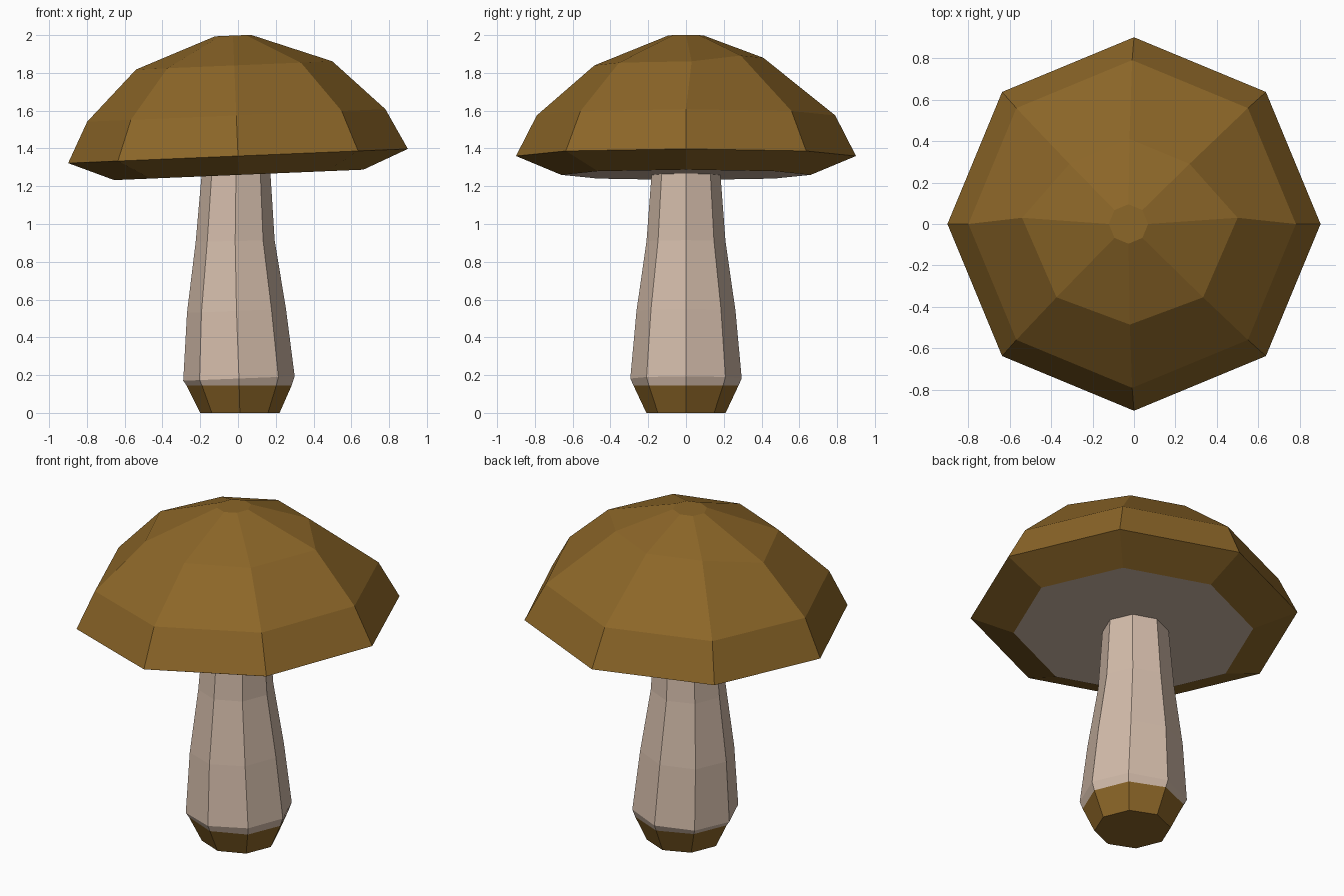
import bpy, math
from mathutils import Matrix, Vector

if "Cube" in bpy.data.objects:
    bpy.data.objects.remove(bpy.data.objects["Cube"])

SIDES = 8


def material(name, color):
    m = bpy.data.materials.new(name)
    m.diffuse_color = (*color, 1)
    m.use_nodes = True
    m.node_tree.nodes["Principled BSDF"].inputs["Base Color"].default_value = m.diffuse_color
    return m


brown = material("cap brown", (0.262, 0.133, 0.021))
cream = material("stem cream", (0.65, 0.50, 0.40))


def ring(z, r, cx=0.0, tilt=0.0):
    """Octagon with corners on the axes; r is one radius or eight."""
    radii = r if isinstance(r, (list, tuple)) else [r] * SIDES
    pts = []
    for i, rad in enumerate(radii):
        a = 2 * math.pi * i / SIDES
        x, y = rad * math.cos(a), rad * math.sin(a)
        pts.append(Vector((x + cx, y, z + tilt * x)))
    return pts


def loft(name, rings, mats, rule):
    """Skin stacked rings, cap both ends, colour faces by band index."""
    verts = [p for r in rings for p in r]
    faces, bands = [tuple(reversed(range(SIDES)))], [-1]
    for k in range(len(rings) - 1):
        for i in range(SIDES):
            j = (i + 1) % SIDES
            a, b = k * SIDES, (k + 1) * SIDES
            faces.append((a + i, a + j, b + j, b + i))
            bands.append(k)
    faces.append(tuple(range(len(verts) - SIDES, len(verts))))
    bands.append(len(rings))
    mesh = bpy.data.meshes.new(name)
    mesh.from_pydata(verts, [], faces)
    for m in mats:
        mesh.materials.append(m)
    for poly, band in zip(mesh.polygons, bands):
        poly.material_index = rule(band)
    mesh.update()
    obj = bpy.data.objects.new(name, mesh)
    bpy.context.collection.objects.link(obj)
    return obj


# Stem: brown foot, then a cream bulb tapering up into the cap
loft("stem", [
    ring(0.00, 0.21, 0.01),
    ring(0.145, 0.278, 0.006),
    ring(0.182, 0.295, 0.005, 0.04),
    ring(0.54, 0.262, -0.008, 0.04),
    ring(0.91, 0.209, -0.015, 0.02),
    ring(1.32, 0.178, -0.010, 0.04),
], [cream, brown], lambda b: 1 if b < 1 else 0)

# Cap: domed top with a slightly dented back, pale flat underside
shoulder = ring(1.84, [0.52, 0.41, 0.41, 0.41, 0.52, 0.50, 0.485, 0.50])
for p in shoulder:
    if p.y > 0.1:
        p.z = 1.88          # dented back corners sit higher
    elif p.y > -0.1:
        p.y = 0.03
cap_rings = [
    ring(1.26, 0.66),
    ring(1.36, 0.90),
    ring(1.575, 0.79),
    shoulder,
    ring(1.998, 0.095),
]
# Lean the whole cap a little towards the left
lean = (Matrix.Translation((0, 0, 1.36))
        @ Matrix.Rotation(math.radians(-2.4), 4, 'Y')
        @ Matrix.Translation((0, 0, -1.36)))
cap_rings = [[lean @ p for p in r] for r in cap_rings]
loft("cap", cap_rings, [brown, cream], lambda b: 1 if b < 0 else 0)
